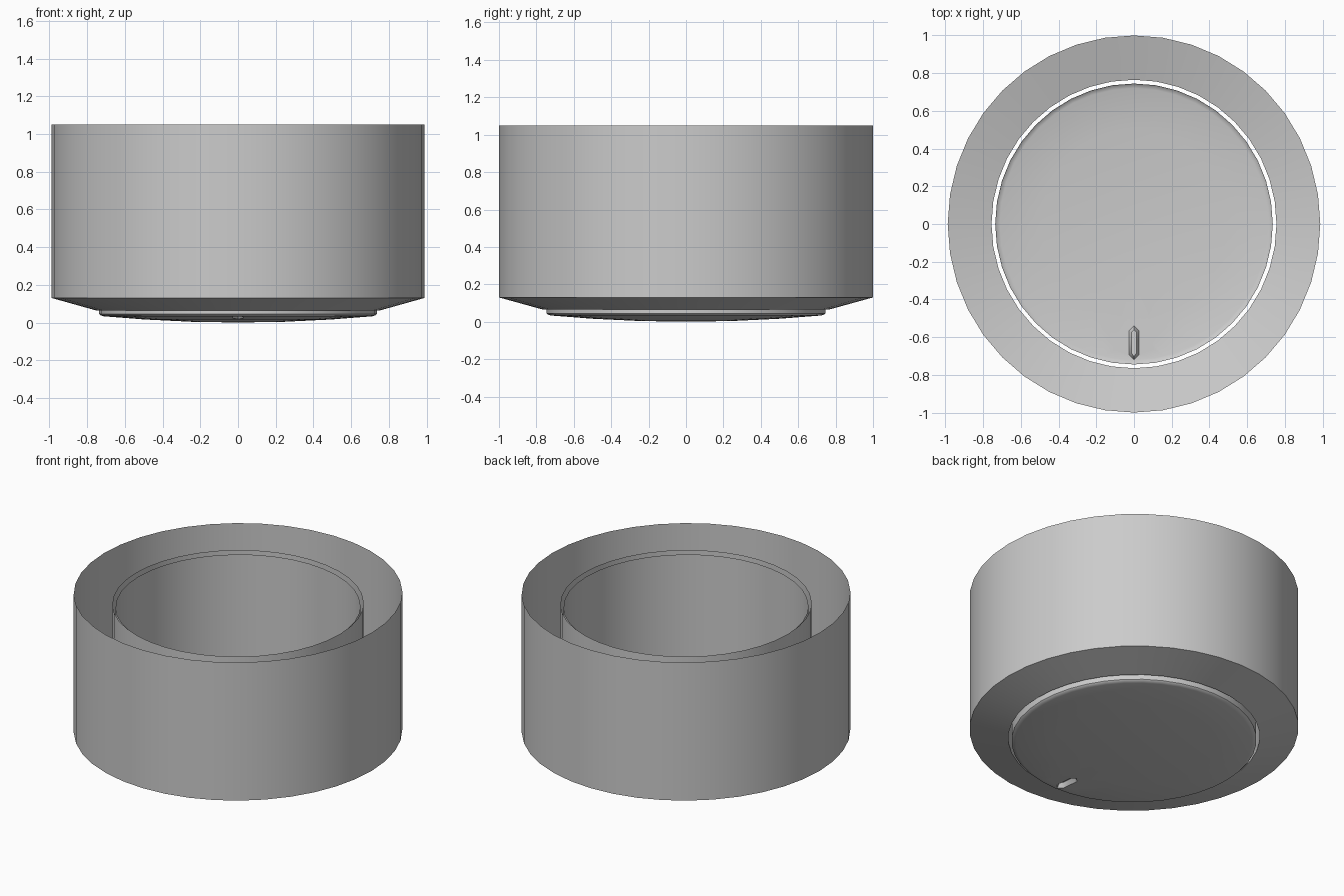
import bpy, bmesh, math
from mathutils import Vector

SIDES = 40
X_SCALE = 0.988

if "Cube" in bpy.data.objects:
    bpy.data.objects.remove(bpy.data.objects["Cube"])

grey = bpy.data.materials.new("plain_grey")
grey.use_nodes = True
grey.diffuse_color = (0.6, 0.6, 0.6, 1)
grey.node_tree.nodes["Principled BSDF"].inputs["Base Color"].default_value = grey.diffuse_color


def lathe(profile):
    """Spin a radius/height profile about z into an open shell."""
    bm = bmesh.new()
    verts = [bm.verts.new((0, -r, z)) for r, z in profile]
    edges = [bm.edges.new(pair) for pair in zip(verts, verts[1:])]
    bmesh.ops.spin(bm, geom=verts + edges, cent=(0, 0, 0), axis=(0, 0, 1),
                   angle=math.tau, steps=SIDES, use_merge=True)
    bmesh.ops.remove_doubles(bm, verts=bm.verts, dist=0.0005)
    return bm


def finish(bm, name):
    bmesh.ops.scale(bm, vec=(X_SCALE, 1, 1), verts=bm.verts)
    bmesh.ops.recalc_face_normals(bm, faces=bm.faces)
    mesh = bpy.data.meshes.new(name)
    bm.to_mesh(mesh)
    bm.free()
    mesh.materials.append(grey)
    obj = bpy.data.objects.new(name, mesh)
    bpy.context.collection.objects.link(obj)
    bpy.ops.object.select_all(action="DESELECT")
    obj.select_set(True)
    bpy.context.view_layer.objects.active = obj
    bpy.ops.object.shade_smooth_by_angle(angle=math.radians(30))


# Outer skirt, sloping underside and inner sleeve, open at the top
finish(lathe([(1, 1.05), (1, 0.13), (0.765, 0.065), (0.765, 0.98)]), "knob_skirt")

# Inner cup with a shallow domed face underneath
cup = lathe([(0.745, 0.96), (0.745, 0.045), (0.738, 0.038), (0.72, 0.033),
             (0.5, 0.016), (0.25, 0.004), (0, 0)])

# Pointer groove pressed into the face: nested hexagons, the inner one raised
MARK = Vector((0, -0.63, 0))
HALF_W, HALF_L, DEPTH = 0.028, 0.09, 0.03
DIRS = [(Vector((sx, 0, 0)), HALF_W) for sx in (-1, 1)]
DIRS += [(Vector((sx, sy, 0)).normalized(), HALF_L * math.sqrt(0.5))
         for sx in (-1, 1) for sy in (-1, 1)]


def hex_distance(p):
    return max((p - MARK).to_2d().dot(d.to_2d()) - reach for d, reach in DIRS)


for inset in (0, 0.014):
    for d, reach in DIRS:
        near = [f for f in cup.faces
                if all(v.co.z < 0.04 for v in f.verts)
                and any(v.co.y < -0.4 for v in f.verts)
                and any(abs(v.co.x) < 0.15 for v in f.verts)]
        geom = near + list({e for f in near for e in f.edges}) + list({v for f in near for v in f.verts})
        bmesh.ops.bisect_plane(cup, geom=geom, dist=1e-5,
                               plane_co=MARK + d * (reach - inset), plane_no=d)
for v in cup.verts:
    if v.co.z < 0.04:
        v.co.z += DEPTH * min(1, max(0, -hex_distance(v.co) / 0.014))
finish(cup, "knob_cup")
